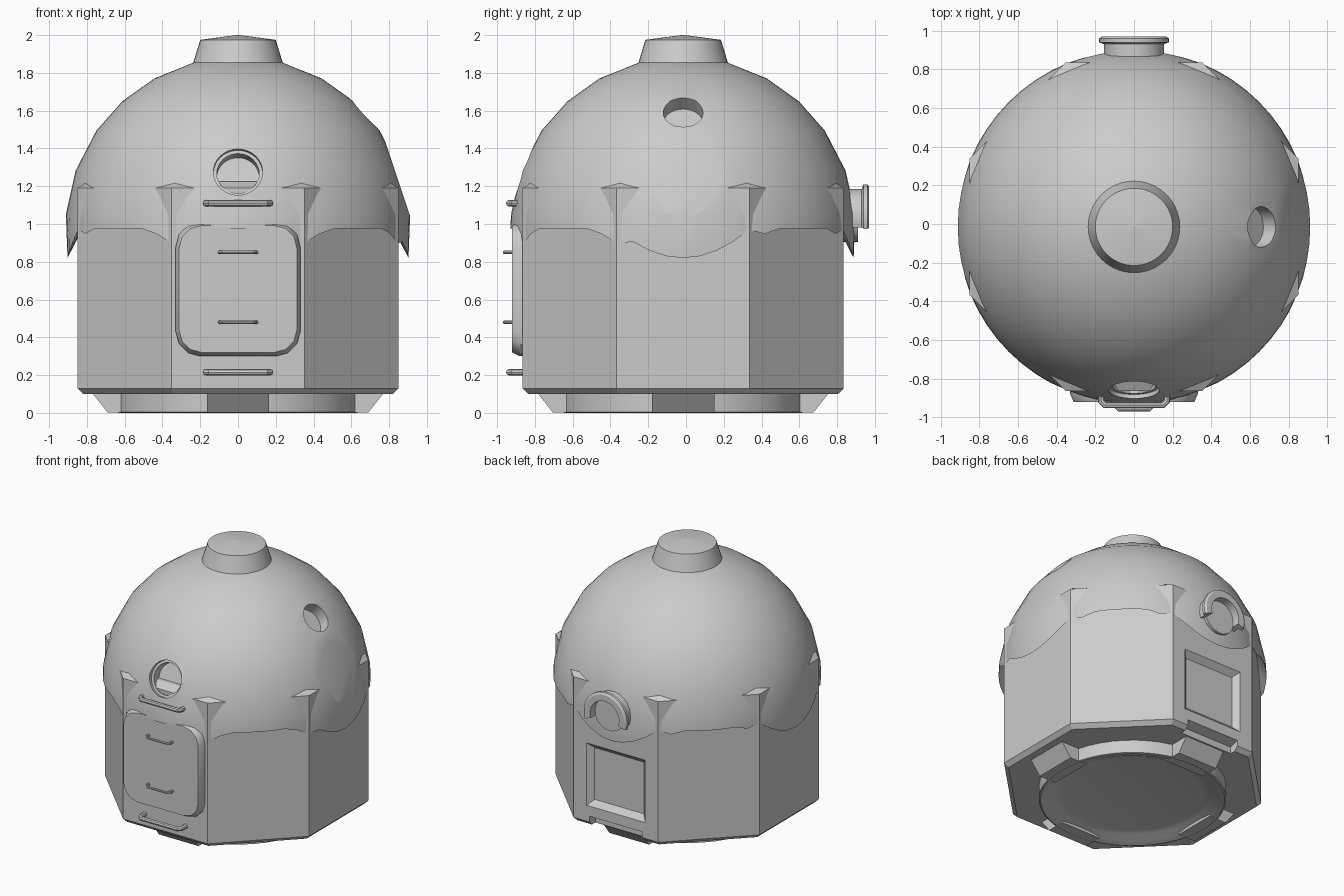
import bpy, bmesh
from math import sin, cos, pi, radians, degrees, sqrt
from mathutils import Vector

if "Cube" in bpy.data.objects:
    bpy.data.objects.remove(bpy.data.objects["Cube"])

grey = bpy.data.materials.new("hull_grey")
grey.use_nodes = True
grey.diffuse_color = (0.6, 0.6, 0.6, 1)
grey.node_tree.nodes["Principled BSDF"].inputs["Base Color"].default_value = (0.6, 0.6, 0.6, 1)
parts = []
MID = 0.97      # dome centre height
R = 0.915       # dome radius
APO = 0.85      # wall distance from the axis


def loft(name, rings, part=True):
    """Skin closed rings of points and cap both ends."""
    bm = bmesh.new()
    rows = [[bm.verts.new(p) for p in ring] for ring in rings]
    n = len(rows[0])
    for a, b in zip(rows, rows[1:]):
        for i in range(n):
            bm.faces.new((a[i], a[(i + 1) % n], b[(i + 1) % n], b[i]))
    bm.faces.new(rows[0][::-1])
    bm.faces.new(rows[-1])
    bmesh.ops.recalc_face_normals(bm, faces=bm.faces)
    mesh = bpy.data.meshes.new(name)
    bm.to_mesh(mesh)
    bm.free()
    ob = bpy.data.objects.new(name, mesh)
    bpy.context.collection.objects.link(ob)
    mesh.materials.append(grey)
    if part:
        parts.append(ob)
    return ob


def circle(r, z, n, turn=0.0):
    return [Vector((r * cos(turn + 2 * pi * i / n), r * sin(turn + 2 * pi * i / n), z)) for i in range(n)]


def turned(name, profile, n=32, turn=0.0, axis=(0, 0, 1), origin=(0, 0, 0), part=True):
    """Round or prismatic solid from (radius, distance) pairs along an axis."""
    q = Vector(axis).to_track_quat('Z', 'Y')
    return loft(name, [[q @ p + Vector(origin) for p in circle(r, z, n, turn)] for r, z in profile], part)


def panel(hw, z0, z1, y, r=0.0):
    """Rectangle in the xz plane, with optional rounded corners."""
    pts = []
    for k, (sx, top) in enumerate(((1, 1), (-1, 1), (-1, 0), (1, 0))):
        cx, cz = sx * (hw - r), (z1 - r if top else z0 + r)
        for s in range(4 if r else 1):
            a = k * pi / 2 + s * pi / 6
            pts.append(Vector((cx + r * cos(a), y, cz + r * sin(a))))
    return pts


def cut(ob, cutter):
    mod = ob.modifiers.new("cut", 'BOOLEAN')
    mod.operation, mod.solver, mod.object = 'DIFFERENCE', 'EXACT', cutter
    bpy.context.view_layer.objects.active = ob
    bpy.ops.object.modifier_apply(modifier=mod.name)
    bpy.data.objects.remove(cutter)


# Octagonal body with a bevelled foot and low caps on its corners
K = 1 / cos(pi / 8)
body = turned("body", [(0.82 * K, 0.1), (APO * K, 0.13), (APO * K, 1.19), (0.86, 1.225)], 8, pi / 8)
cut(body, loft("hatch_cutter", [panel(0.245, 0.25, 0.72, 0.87), panel(0.245, 0.25, 0.72, APO),
                                panel(0.205, 0.29, 0.68, 0.81)], False))
cut(body, loft("notch_cutter", [panel(0.22, 0.05, 0.19, 0.9), panel(0.22, 0.05, 0.15, 0.78)], False))


# Dome, whose lower edge hangs as a curved apron on three sides
def hem(a):
    step = round(a / (pi / 4))
    side = abs(sin(a - step * pi / 4)) * R
    if step in (0, 2, 4, 8):
        return 0.82 + 0.15 * (side / 0.35) ** 2
    return 0.975 if side < 0.22 else 0.975 - 0.6 * (side - 0.22)


SEG = 64
angles = [2 * pi * i / SEG for i in range(SEG)]
rings = [circle(0.5, 1.1, SEG), [Vector((0.83 * cos(a), 0.83 * sin(a), hem(a) + 0.14)) for a in angles]]
low = []
for a in angles:
    r = sqrt(R * R - (hem(a) - MID) ** 2)
    low.append(Vector((r * cos(a), r * sin(a), hem(a))))
rings.append(low)
for e in (5, 20, 35, 48, 61, 75, 86):
    rings.append(circle(R * cos(radians(e)), MID + R * sin(radians(e)), SEG))
dome = loft("dome", rings)

# Flat round facet on one side
tilt = Vector((0.949, 0, 0.316))
centre = Vector((0, 0, MID))
cut(dome, turned("facet_cutter", [(0.5, 0.887), (0.5, 1.2)], 32, 0, tilt, centre, False))

# Side porthole and stepped front porthole
cut(dome, turned("side_port_cutter", [(0.105, 0.82), (0.105, 1.1)], 32, 0, (0.67, 0, 0.63), centre, False))
cut(dome, turned("front_port_cutter", [(0.112, 0.81), (0.112, 0.875), (0.13, 0.875), (0.13, 1.1)],
                 32, 0, (0, -0.94, 0.34), centre, False))

# Roof hatch
turned("roof_hatch", [(0.245, 1.83), (0.235, 1.86), (0.2, 1.975), (0.01, 2.0)], 40)

# Dished base ring with four sloping blocks
turned("base_ring", [(0.48, 0.045), (0.53, 0.035), (0.58, 0.012), (0.63, 0.0), (0.64, 0.004), (0.64, 0.11)], 48)
for name, k in (("left", 0), ("back", 1), ("right", 2), ("front", 3)):
    block = loft(name + "_base_block", [[Vector(p) for p in ((0.55, s, 0.002), (0.69, s, 0.002),
                                                            (0.775, s, 0.11), (0.55, s, 0.11))]
                                        for s in (-0.165, 0.165)])
    block.rotation_euler.z = k * pi / 2

# Front door with rounded corners and a bevelled rim
loft("door", [panel(0.33, 0.3, 1.01, -0.83, 0.13), panel(0.33, 0.3, 1.01, -0.865, 0.13),
              panel(0.312, 0.32, 0.992, -0.905, 0.12)])


# Grab handles
def handle(name, z, hw, wall, out, thick):
    curve = bpy.data.curves.new(name, 'CURVE')
    curve.dimensions = '3D'
    curve.bevel_depth, curve.bevel_resolution = thick, 2
    line = curve.splines.new('POLY')
    path = [(-hw, wall), (-hw, out + 0.02), (-hw + 0.02, out), (hw - 0.02, out), (hw, out + 0.02), (hw, wall)]
    line.points.add(len(path) - 1)
    for p, (x, y) in zip(line.points, path):
        p.co = (x, y, z, 1)
    ob = bpy.data.objects.new(name, curve)
    bpy.context.collection.objects.link(ob)
    curve.materials.append(grey)
    bpy.ops.object.select_all(action='DESELECT')
    ob.select_set(True)
    bpy.context.view_layer.objects.active = ob
    bpy.ops.object.convert(target='MESH')
    parts.append(bpy.context.view_layer.objects.active)


handle("upper_handle", 1.11, 0.17, -0.86, -0.922, 0.017)
handle("lower_handle", 0.215, 0.17, -0.83, -0.922, 0.017)
handle("door_upper_handle", 0.85, 0.098, -0.89, -0.947, 0.009)
handle("door_lower_handle", 0.48, 0.098, -0.89, -0.947, 0.009)

# Rear docking port: an open collar around a disc
section = [(0.12, 0.84), (0.155, 0.84), (0.155, 0.945), (0.18, 0.955), (0.18, 0.975), (0.165, 0.985), (0.12, 0.985)]
collar = []
for i in range(25):
    a = radians(-18 + 216 * i / 24)
    collar.append([Vector((r * cos(a), y, 1.03 + r * sin(a))) for r, y in section])
loft("port_collar", collar)
turned("port_disc", [(0.125, 0.84), (0.125, 0.925)], 32, 0, (0, 1, 0), (0, 0, 1.03))

# Shading and final placement
for ob in parts:
    ob.location.y -= 0.015
    bpy.ops.object.select_all(action='DESELECT')
    ob.select_set(True)
    bpy.context.view_layer.objects.active = ob
    bpy.ops.object.shade_smooth_by_angle(angle=radians(28))
